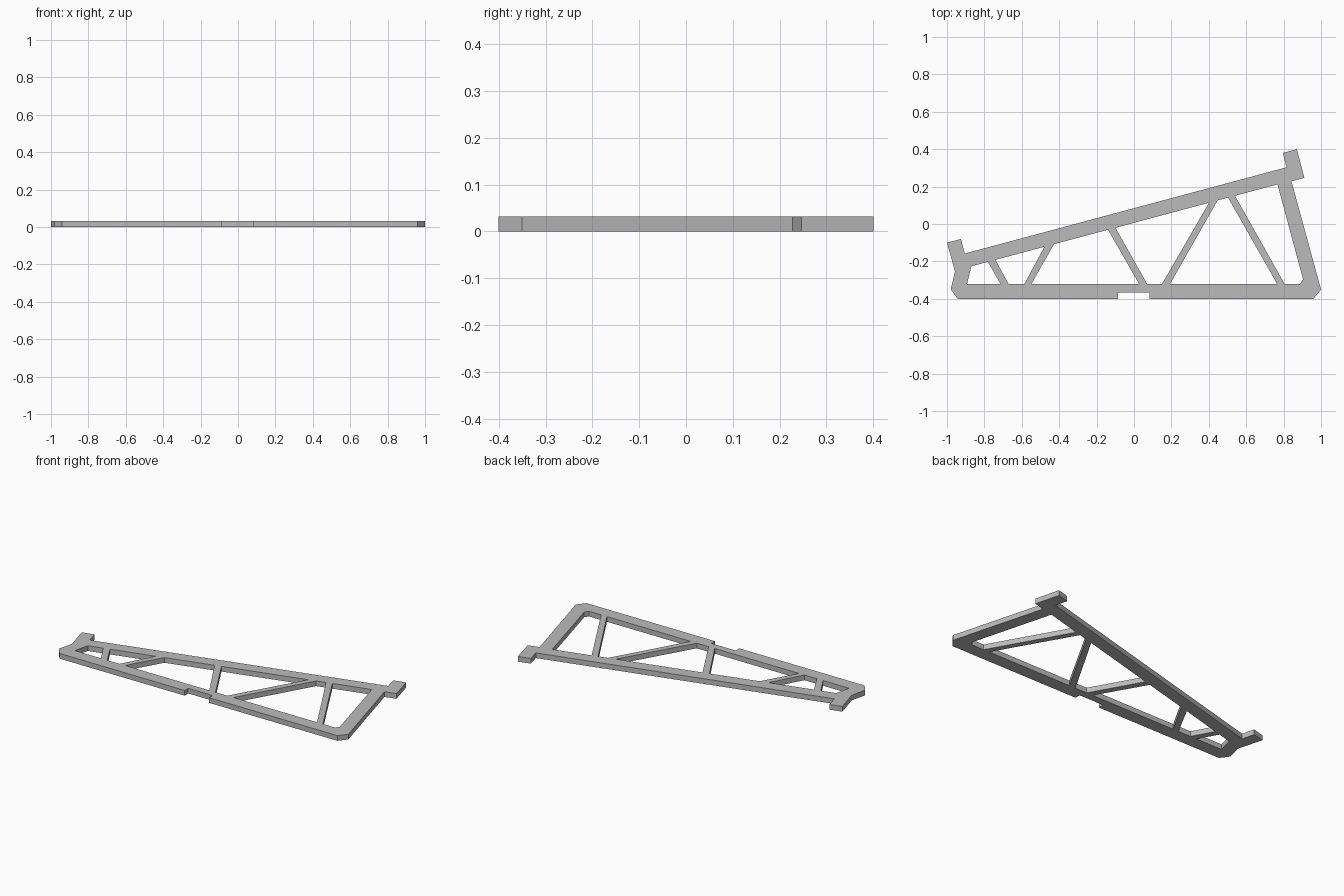
import bpy
import bmesh

cube = bpy.data.objects.get("Cube")
if cube:
    bpy.data.objects.remove(cube, do_unlink=True)

THICKNESS = 0.032
FLOOR = -0.32       # inner edge of the base beam
BOTTOM = -0.4       # outer edge of the base beam


def rail(x):
    """Inner edge of the sloping rail."""
    return 0.2675 * x + 0.0065


# Outer silhouette: rail with end tabs, right leg, notched base, left leg
outline = [
    (-1, -0.1), (-0.925, -0.08), (-0.905, -0.158),
    (0.815, 0.303), (0.796, 0.38), (0.871, 0.4), (0.911, 0.247), (0.842, 0.228),
    (1, -0.35), (0.96, BOTTOM),
    (0.082, BOTTOM), (0.082, -0.365), (-0.085, -0.365), (-0.085, BOTTOM),
    (-0.942, BOTTOM), (-0.98, -0.35), (-0.957, -0.253),
]

# Openings between struts: rail left, rail right, floor right, floor left
spans = [
    (-0.869, -0.781, -0.714, -0.893),
    (-0.741, -0.479, -0.586, -0.671),
    (-0.428, -0.139, 0.027, -0.548),
    (-0.099, 0.401, 0.15, 0.07),
    (0.447, 0.503, 0.765, 0.193),
    (0.54, 0.767, 0.888, 0.805),
]
openings = [[(a, rail(a)), (b, rail(b)), (c, FLOOR), (d, FLOOR)]
            for a, b, c, d in spans]
openings[-1].insert(2, (0.904, -0.296))     # clipped corner by the right leg


def add_loop(bm, points):
    verts = [bm.verts.new((x, y, 0)) for x, y in points]
    return [bm.edges.new((v, verts[i - 1])) for i, v in enumerate(verts)]


# Fill the silhouette around the openings, then give it thickness
bm = bmesh.new()
edges = add_loop(bm, outline)
for opening in openings:
    edges += add_loop(bm, opening)
bmesh.ops.triangle_fill(bm, edges=edges, use_beauty=True, normal=(0, 0, 1))
result = bmesh.ops.extrude_face_region(bm, geom=bm.faces[:], use_keep_orig=True)
top = [v for v in result["geom"] if isinstance(v, bmesh.types.BMVert)]
bmesh.ops.translate(bm, verts=top, vec=(0, 0, THICKNESS))
bmesh.ops.recalc_face_normals(bm, faces=bm.faces[:])

mesh = bpy.data.meshes.new("truss_frame")
bm.to_mesh(mesh)
bm.free()
frame = bpy.data.objects.new("truss_frame", mesh)
bpy.context.collection.objects.link(frame)

# Plain grey finish
grey = bpy.data.materials.new("plain_grey")
grey.use_nodes = True
colour = (0.5, 0.5, 0.5, 1)
grey.diffuse_color = colour
grey.node_tree.nodes["Principled BSDF"].inputs["Base Color"].default_value = colour
mesh.materials.append(grey)
